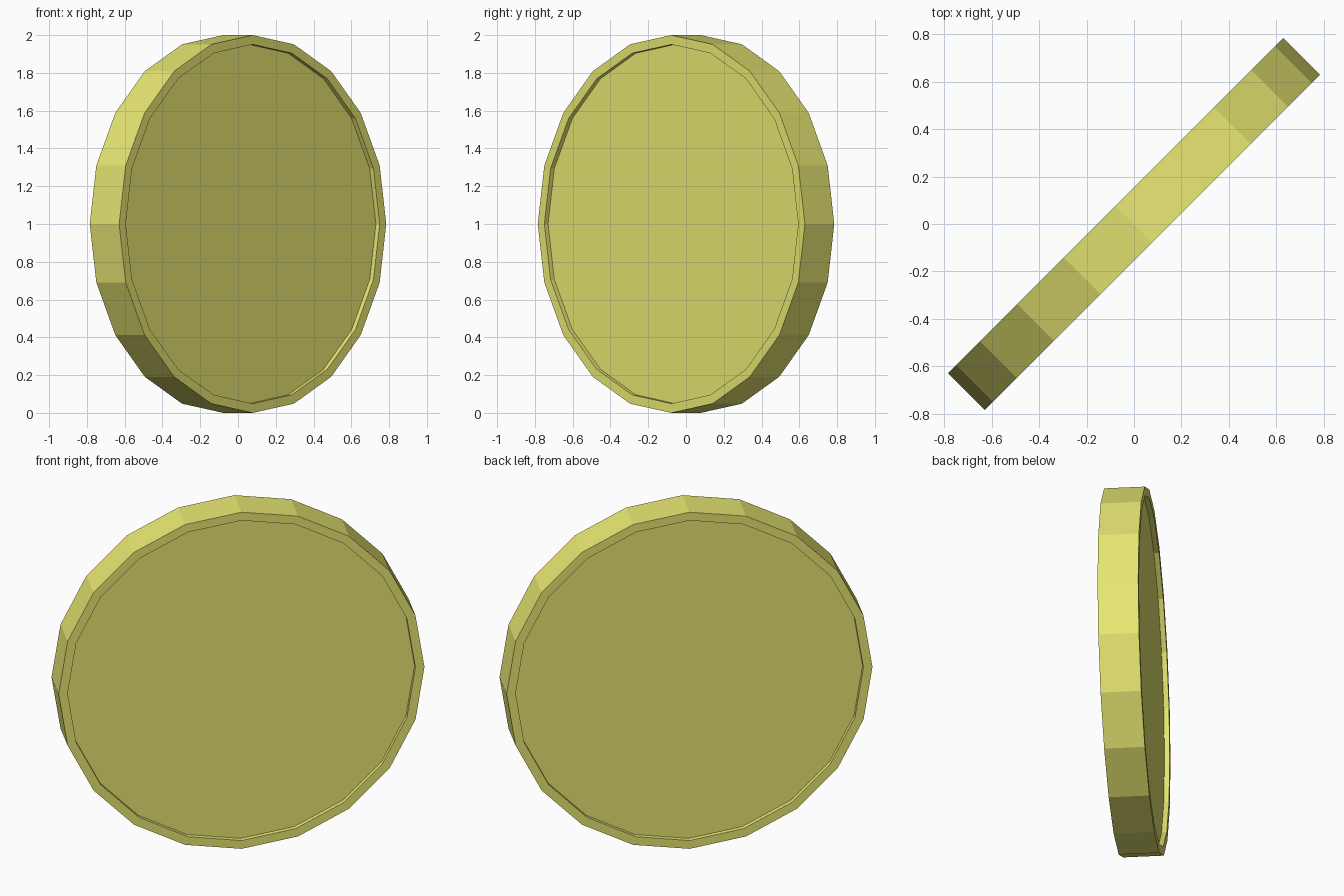
import bpy, bmesh, math
from mathutils import Matrix

if "Cube" in bpy.data.objects:
    bpy.data.objects.remove(bpy.data.objects["Cube"])

SIDES, RADIUS, THICK = 20, 1.0, 0.22
RIM, RECESS = 0.05, 0.028

# Coin disc
bm = bmesh.new()
bmesh.ops.create_cone(bm, cap_ends=True, segments=SIDES,
                      radius1=RADIUS, radius2=RADIUS, depth=THICK)

# Raised rim with a sunken floor on both faces
caps = [f for f in bm.faces if len(f.verts) == SIDES]
bmesh.ops.inset_individual(bm, faces=caps, thickness=RIM * math.cos(math.pi / SIDES))
bmesh.ops.inset_individual(bm, faces=caps, thickness=0.0, depth=-RECESS)

# Stand the coin on edge, turned 45 degrees
bm.transform(Matrix.Translation((0, 0, RADIUS))
             @ Matrix.Rotation(math.radians(45), 4, 'Z')
             @ Matrix.Rotation(math.radians(90), 4, 'X'))
bmesh.ops.recalc_face_normals(bm, faces=bm.faces[:])

mesh = bpy.data.meshes.new("coin")
bm.to_mesh(mesh)
bm.free()
coin = bpy.data.objects.new("coin", mesh)
bpy.context.collection.objects.link(coin)

# Yellow gold colour
gold = bpy.data.materials.new("gold")
gold.diffuse_color = (0.8, 0.8, 0.17, 1)
gold.use_nodes = True
gold.node_tree.nodes["Principled BSDF"].inputs["Base Color"].default_value = gold.diffuse_color
mesh.materials.append(gold)
